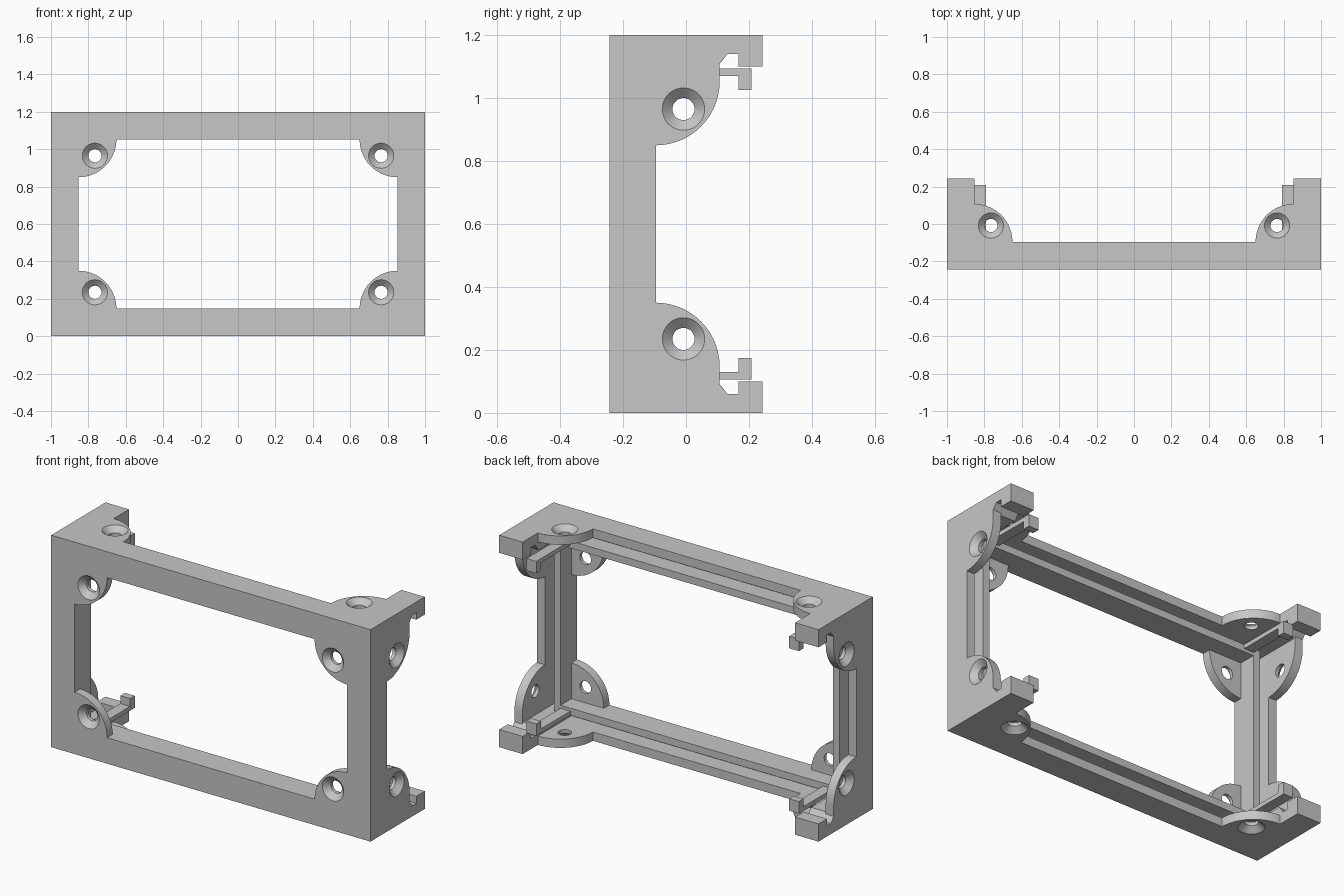
import bpy, bmesh, math
from mathutils import Vector

cube = bpy.data.objects.get("Cube")
if cube:
    bpy.data.objects.remove(cube, do_unlink=True)

DEPTH, HALF_Z = 0.243, 0.6       # half depth, half height
W, R, T = 0.147, 0.203, 0.05     # arm width, gusset radius, wall
SLOT = 0.106                     # inner side of the panel slot
HOLE = W + 0.088                 # screw hole offset from the outer corner

grey = bpy.data.materials.new("plain_grey")
grey.use_nodes = True
grey.diffuse_color = (0.57, 0.57, 0.57, 1)
grey.node_tree.nodes["Principled BSDF"].inputs["Base Color"].default_value = grey.diffuse_color


def place(u, v, w):
    """Offsets from the outer front lower corner to object space."""
    return Vector((u - 1, v - DEPTH, w - HALF_Z))


def make_object(name, bm):
    bmesh.ops.recalc_face_normals(bm, faces=bm.faces)
    mesh = bpy.data.meshes.new(name)
    bm.to_mesh(mesh)
    bm.free()
    mesh.materials.append(grey)
    obj = bpy.data.objects.new(name, mesh)
    obj.location.z = HALF_Z
    bpy.context.collection.objects.link(obj)
    return obj


def loft(name, rings):
    bm = bmesh.new()
    loops = [[bm.verts.new(p) for p in ring] for ring in rings]
    for a, b in zip(loops, loops[1:]):
        for i in range(len(a)):
            j = (i + 1) % len(a)
            bm.faces.new((a[i], a[j], b[j], b[i]))
    bm.faces.new(loops[0])
    bm.faces.new(loops[-1])
    return make_object(name, bm)


def finish(obj):
    """Open the seam faces, mirror to all four corners, shade."""
    bm = bmesh.new()
    bm.from_mesh(obj.data)
    seam = [f for f in bm.faces
            if any(all(abs(v.co[k]) < 1e-4 for v in f.verts) for k in (0, 2))]
    bmesh.ops.delete(bm, geom=seam, context='FACES')
    bm.to_mesh(obj.data)
    bm.free()
    mirror = obj.modifiers.new("four_corners", 'MIRROR')
    mirror.use_axis = (True, False, True)
    bpy.ops.object.select_all(action='DESELECT')
    obj.select_set(True)
    bpy.context.view_layer.objects.active = obj
    bpy.ops.object.shade_smooth_by_angle(angle=math.radians(30))


def gusset_plate(name, length, height, axes):
    """L-shaped wall with a rounded gusset and a countersunk hole."""
    arc = [(W + R * math.cos(k * math.pi / 40), W + R * math.sin(k * math.pi / 40))
           for k in range(21)]
    outline = [(0, 0), (length, 0), (length, W)] + arc
    if height > W + R + 0.01:
        outline.append((W, height))
    outline.append((0, max(height, W + R)))
    plate = loft(name, [[place(*axes(a, b, d)) for a, b in outline] for d in (0, T)])
    rings = []
    for depth, radius in ((-0.01, 0.078), (0.03, 0.035), (T + 0.02, 0.035)):
        rings.append([place(*axes(HOLE + radius * math.cos(k * math.pi / 20),
                                  HOLE + radius * math.sin(k * math.pi / 20), depth))
                      for k in range(40)])
    cutter = loft("hole_cutter", rings)
    cutter.hide_render = True
    cut = plate.modifiers.new("screw_hole", 'BOOLEAN')
    cut.operation = 'DIFFERENCE'
    cut.solver = 'EXACT'
    cut.object = cutter
    bpy.context.view_layer.update()
    graph = bpy.context.evaluated_depsgraph_get()
    mesh = bpy.data.meshes.new_from_object(plate.evaluated_get(graph))
    plate.modifiers.clear()
    plate.data = mesh
    bpy.data.objects.remove(cutter, do_unlink=True)
    finish(plate)


def box(name, lo, hi):
    rings = [[place(x, y, w) for x, y in
              ((lo[0], lo[1]), (hi[0], lo[1]), (hi[0], hi[1]), (lo[0], hi[1]))]
             for w in (lo[2], hi[2])]
    finish(loft(name, rings))


def side_profile(name, points, u0, u1):
    """Extrude a (y, z) profile across the width."""
    finish(loft(name, [[place(u, y + DEPTH, z) for y, z in points] for u in (u0, u1)]))


# Outer walls with gussets
gusset_plate("front_frame", 1, HALF_Z, lambda a, b, d: (a, d, b))
gusset_plate("top_and_bottom_walls", 1, W + R, lambda a, b, d: (a, b, d))
gusset_plate("side_walls", HALF_Z, W + R, lambda a, b, d: (d, b, a))

# Inner ridges that leave a panel slot open to the rear
box("long_ridges", (SLOT, T, SLOT), (1, W, W))
box("upright_ridges", (SLOT, T, SLOT), (W, W, HALF_Z))

# Depth beams ending in notched rear catches
side_profile("depth_beams", [(T - DEPTH, 0), (0.243, 0), (0.243, 0.1), (0.167, 0.1),
                             (0.167, 0.06), (0.132, 0.06), (0.1, 0.1), (T - DEPTH, 0.1)], 0, W)

# Snap arms with hooked ends, rooted in the long ridges
side_profile("snap_hooks", [(T - DEPTH, SLOT), (0.208, SLOT), (0.208, 0.174),
                            (0.166, 0.174), (0.166, 0.13), (T - DEPTH, 0.13)], W, 0.208)
